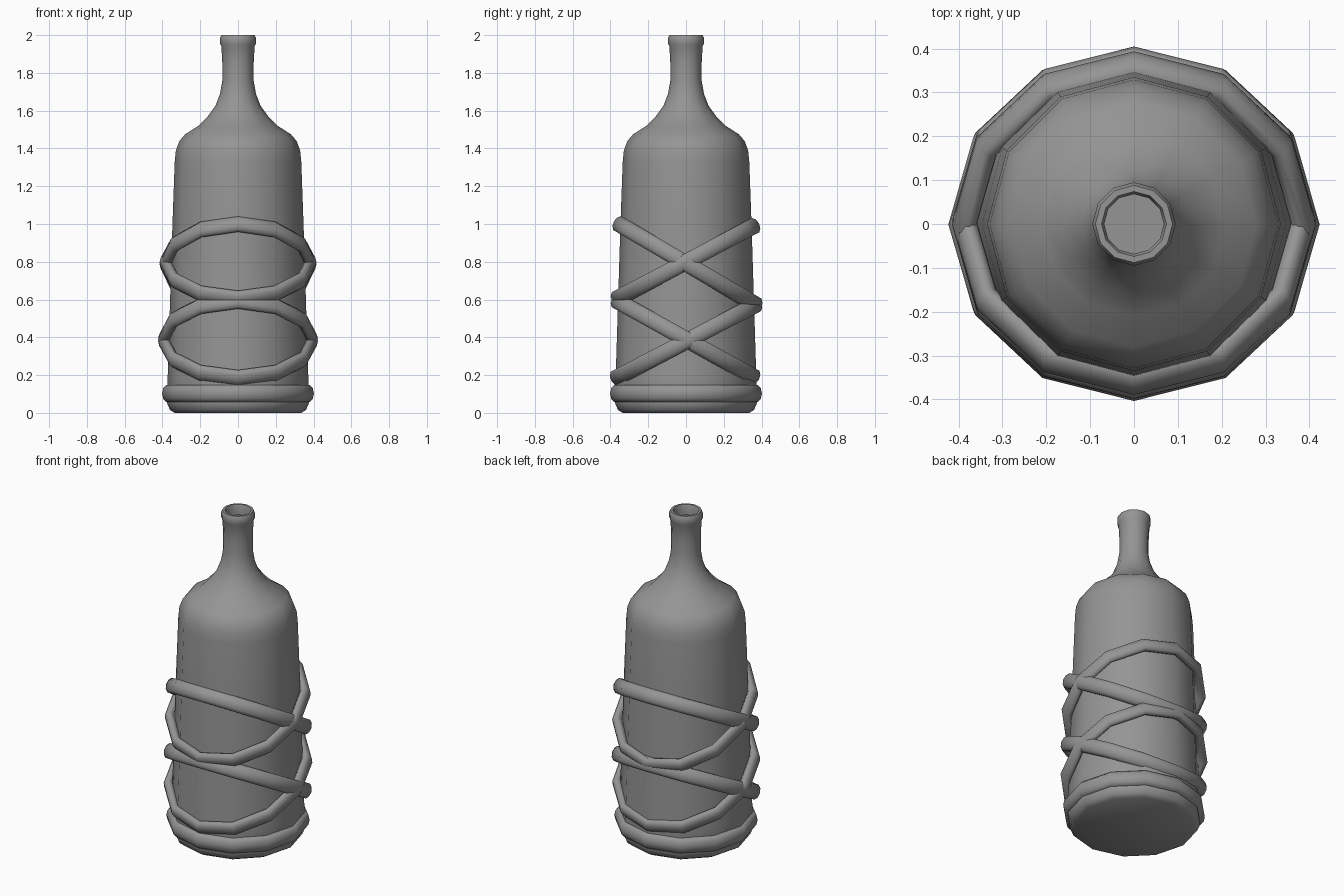
import bpy, bmesh
from math import sin, cos, pi, atan2, hypot
from mathutils import Matrix, Vector

SIDES = 12
old = bpy.data.objects.get("Cube")
if old:
    bpy.data.objects.remove(old, do_unlink=True)

grey = bpy.data.materials.new("plain grey")
grey.use_nodes = True
colour = (0.3, 0.3, 0.3, 1)
grey.diffuse_color = colour
grey.node_tree.nodes["Principled BSDF"].inputs["Base Color"].default_value = colour


def finish(name, bm, angle):
    bmesh.ops.recalc_face_normals(bm, faces=bm.faces)
    mesh = bpy.data.meshes.new(name)
    bm.to_mesh(mesh)
    bm.free()
    mesh.materials.append(grey)
    obj = bpy.data.objects.new(name, mesh)
    bpy.context.collection.objects.link(obj)
    bpy.ops.object.select_all(action='DESELECT')
    obj.select_set(True)
    bpy.context.view_layer.objects.active = obj
    bpy.ops.object.shade_smooth_by_angle(angle=angle)
    return obj


def lathe(profile, closed=False):
    """Turn a radius/height profile around z."""
    bm = bmesh.new()
    rings = [[bm.verts.new((r * cos(2 * pi * i / SIDES), r * sin(2 * pi * i / SIDES), z))
              for i in range(SIDES)] for r, z in profile]
    pairs = list(zip(rings, rings[1:]))
    if closed:
        pairs.append((rings[-1], rings[0]))
    else:
        bm.faces.new(rings[0])
        bm.faces.new(rings[-1])
    for a, b in pairs:
        for i in range(SIDES):
            j = (i + 1) % SIDES
            bm.faces.new((a[i], a[j], b[j], b[i]))
    return bm


def band(name, rx, front, back, radial, height):
    """Oval band; front and back are the (y, z) ends of its centre line."""
    section = [(1 + radial / rx * cos(2 * pi * k / 10), height * sin(2 * pi * k / 10))
               for k in range(10)]
    bm = lathe(section, closed=True)
    dy, dz = back[0] - front[0], back[1] - front[1]
    centre = Vector((0, (front[0] + back[0]) / 2, (front[1] + back[1]) / 2))
    size = Matrix.Diagonal((rx, hypot(dy, dz) / 2, 1, 1))
    bm.transform(Matrix.Translation(centre) @ Matrix.Rotation(atan2(dz, dy), 4, 'X') @ size)
    return finish(name, bm, 1.0)


# Bottle with a shallow recess in its mouth
bottle = [(0.335, 0), (0.36, 0.015), (0.375, 0.05), (0.372, 0.2), (0.347, 1.0),
          (0.335, 1.33), (0.329, 1.39), (0.31, 1.44), (0.28, 1.475), (0.21, 1.52),
          (0.16, 1.57), (0.12, 1.625), (0.095, 1.69), (0.083, 1.76), (0.083, 1.85),
          (0.088, 1.94), (0.095, 1.955), (0.095, 1.985), (0.088, 2.0),
          (0.074, 2.0), (0.068, 1.985), (0.068, 1.94)]
finish("bottle", lathe(bottle), 0.8)

# Level band round the base, and two pairs of crossing bands above it
band("base_band", 0.37, (-0.37, 0.103), (0.37, 0.103), 0.032, 0.048)
band("upper_band_falling", 0.387, (-0.355, 1.0), (0.37, 0.573), 0.028, 0.045)
band("upper_band_rising", 0.387, (-0.365, 0.605), (0.36, 0.99), 0.028, 0.045)
band("lower_band_falling", 0.395, (-0.365, 0.593), (0.36, 0.19), 0.028, 0.045)
band("lower_band_rising", 0.395, (-0.37, 0.185), (0.37, 0.573), 0.028, 0.045)
